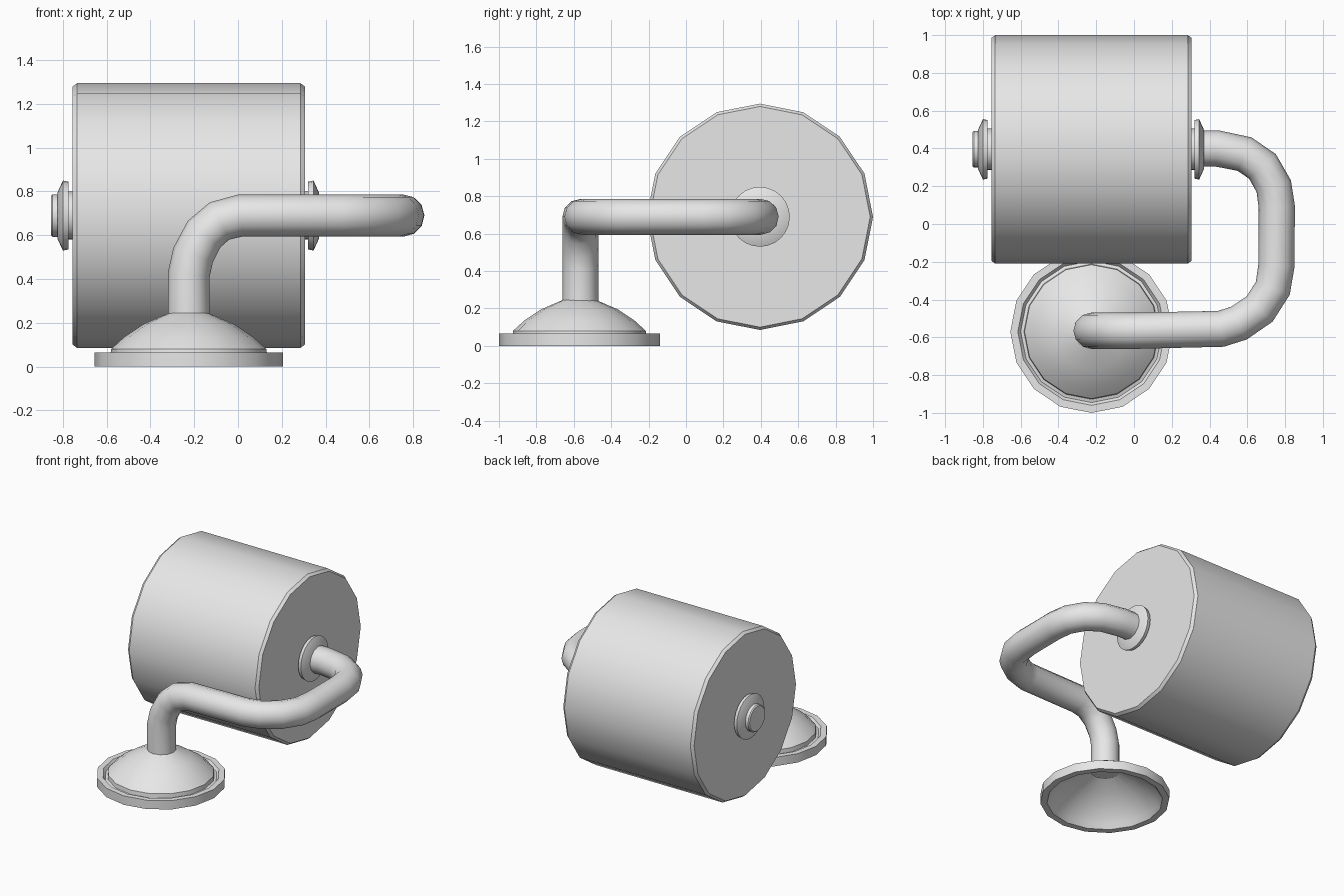
import bpy, bmesh, math
from mathutils import Vector

cube = bpy.data.objects.get("Cube")
if cube:
    bpy.data.objects.remove(cube, do_unlink=True)

grey = bpy.data.materials.new("light grey")
grey.use_nodes = True
grey.diffuse_color = (0.8, 0.8, 0.8, 1)
bsdf = next(n for n in grey.node_tree.nodes if n.type == 'BSDF_PRINCIPLED')
bsdf.inputs["Base Color"].default_value = grey.diffuse_color


def add(name, mesh, angle):
    obj = bpy.data.objects.new(name, mesh)
    bpy.context.collection.objects.link(obj)
    mesh.materials.clear()
    mesh.materials.append(grey)
    bpy.ops.object.select_all(action='DESELECT')
    obj.select_set(True)
    bpy.context.view_layer.objects.active = obj
    bpy.ops.object.shade_smooth_by_angle(angle=math.radians(angle))
    return obj


def revolve(name, profile, center, sides, axis='Z', closed=False, angle=35):
    """Turn (radius, height) points around an axis through center."""
    bm = bmesh.new()
    rings = []
    for r, h in profile:
        ring = []
        for i in range(sides):
            a = math.tau * i / sides
            u, v = r * math.cos(a), r * math.sin(a)
            p = Vector((u, v, h)) if axis == 'Z' else Vector((h, u, v))
            ring.append(bm.verts.new(p + Vector(center)))
        rings.append(ring)
    pairs = list(zip(rings, rings[1:]))
    if closed:
        pairs.append((rings[-1], rings[0]))
    else:
        bm.faces.new(rings[0])
        bm.faces.new(rings[-1])
    for a, b in pairs:
        for i in range(sides):
            j = (i + 1) % sides
            bm.faces.new((a[i], a[j], b[j], b[i]))
    bmesh.ops.recalc_face_normals(bm, faces=bm.faces)
    mesh = bpy.data.meshes.new(name)
    bm.to_mesh(mesh)
    bm.free()
    return add(name, mesh, angle)


BASE = (-0.225, -0.57, 0)
AXLE = (0, 0.395, 0.69)

# Roll with slightly bevelled ends
revolve("roll", [(0.59, -0.755), (0.605, -0.735), (0.605, 0.285), (0.59, 0.305)],
        AXLE, 16, 'X')

# Collars on both ends of the roll
collar = [(0.11, -0.01), (0.11, 0.02), (0.155, 0.02), (0.16, 0.045), (0.105, 0.07)]
for name, x, side in (("left_collar", 0.3, 1), ("right_collar", -0.755, -1)):
    revolve(name, [(r, x + side * h) for r, h in collar], AXLE, 24, 'X')

# Stub of the bar on the free end
revolve("bar_end", [(0.09, -0.855), (0.097, -0.848), (0.097, -0.74)], AXLE, 16, 'X')

# Hollow domed base with a raised rim and groove
revolve("base", [(0.385, 0), (0.43, 0), (0.43, 0.065), (0.39, 0.065), (0.375, 0.045),
                 (0.358, 0.05), (0.355, 0.08), (0.295, 0.135), (0.205, 0.195), (0.09, 0.245),
                 (0.09, 0.23), (0.2, 0.18), (0.28, 0.122), (0.345, 0.06), (0.365, 0.03)],
        BASE, 16, closed=True)

# Bent bar from the base to the roll
path = [(-0.225, -0.565, 0.22), (-0.225, -0.565, 0.42), (-0.205, -0.565, 0.51),
        (-0.155, -0.565, 0.605), (-0.085, -0.565, 0.665), (0.01, -0.565, 0.69),
        (0.46, -0.555, 0.69), (0.555, -0.525, 0.69), (0.665, -0.45, 0.69),
        (0.735, -0.34, 0.69), (0.754, -0.22, 0.69), (0.756, 0.09, 0.69),
        (0.74, 0.2, 0.69), (0.68, 0.305, 0.69), (0.585, 0.37, 0.69),
        (0.44, 0.4, 0.69), (0.25, 0.4, 0.69)]
curve = bpy.data.curves.new("bar_path", 'CURVE')
curve.dimensions = '3D'
curve.bevel_depth = 0.096
curve.bevel_resolution = 4
curve.use_fill_caps = True
spline = curve.splines.new('POLY')
spline.points.add(len(path) - 1)
for point, co in zip(spline.points, path):
    point.co = (*co, 1)
helper = bpy.data.objects.new("bar_path", curve)
bpy.context.collection.objects.link(helper)
bpy.context.view_layer.update()
bar = bpy.data.meshes.new_from_object(
    helper.evaluated_get(bpy.context.evaluated_depsgraph_get()))
bpy.data.objects.remove(helper, do_unlink=True)
add("bent_bar", bar, 50)
